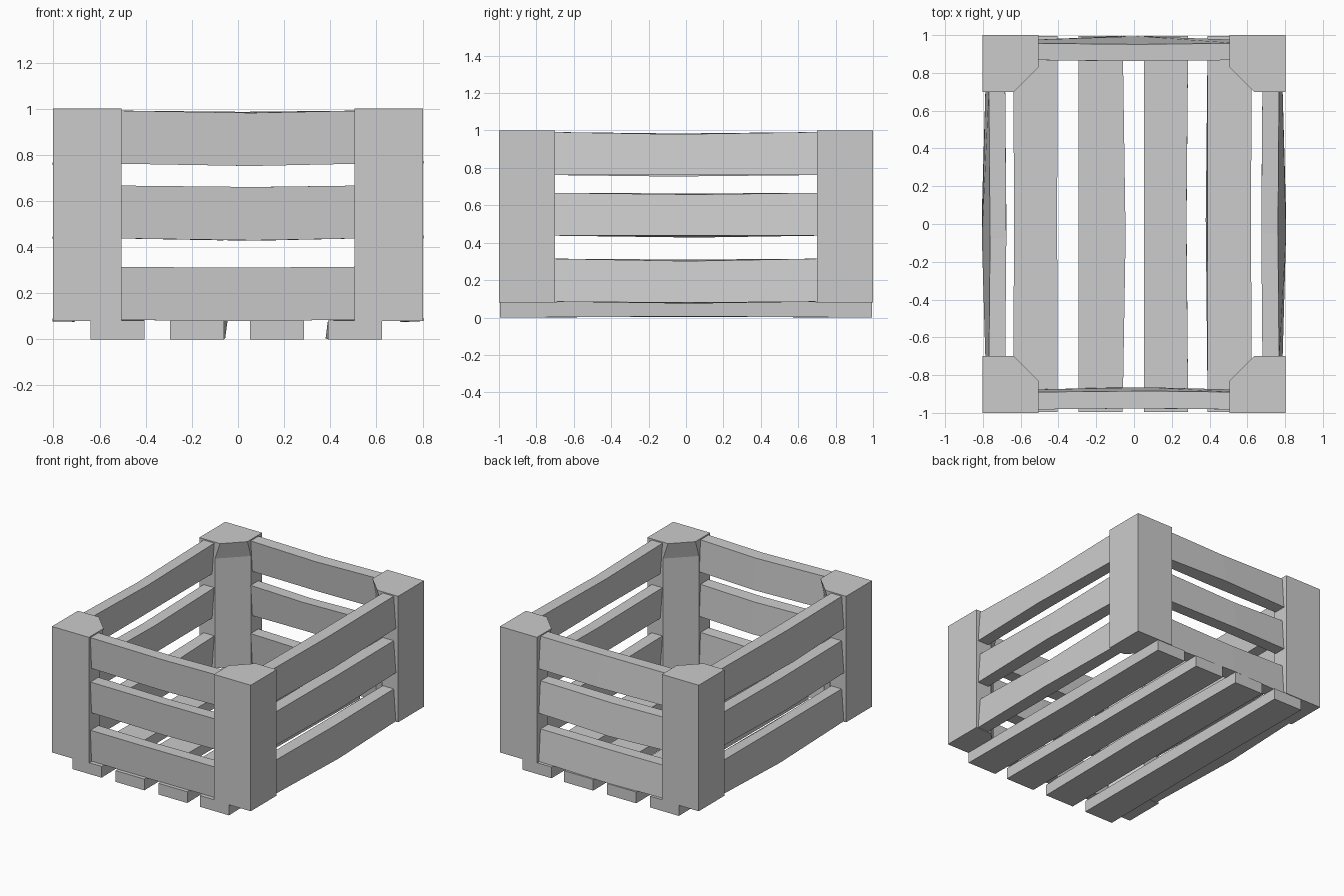
import bpy, bmesh, math, random
from mathutils import Matrix, Vector

if "Cube" in bpy.data.objects:
    bpy.data.objects.remove(bpy.data.objects["Cube"])

random.seed(4)


def finish(name, bm):
    bmesh.ops.recalc_face_normals(bm, faces=bm.faces[:])
    me = bpy.data.meshes.new(name)
    bm.to_mesh(me)
    bm.free()
    ob = bpy.data.objects.new(name, me)
    bpy.context.collection.objects.link(ob)
    return ob


def loft(name, rings, matrix=Matrix()):
    """Skin matching rings of points and cap both ends."""
    bm = bmesh.new()
    vr = [[bm.verts.new(matrix @ Vector(p)) for p in r] for r in rings]
    n = len(vr[0])
    for a, b in zip(vr, vr[1:]):
        for i in range(n):
            j = (i + 1) % n
            bm.faces.new((a[i], a[j], b[j], b[i]))
    bm.faces.new(vr[0])
    bm.faces.new(vr[-1])
    return finish(name, bm)


def slat(name, half, outer, inner, low, high, tilt, matrix, bow=0.012, sag=0.01):
    """Rough plank along local X, bent at its middle; tilt pushes the low edge out."""
    rings = []
    for x, k in ((-half, 0), (random.uniform(-0.1, 0.1), 1), (half, 0)):
        j = [random.uniform(-0.006, 0.006) * k for _ in range(4)]
        t = tilt * (0.6 + 0.4 * k)
        rings.append([
            (x, inner + t - bow * k * 0.3, low - sag * k * 0.5 + j[0]),
            (x, outer + t + bow * k * 0.6, low - sag * k * 0.5 + j[1]),
            (x, outer - bow * k * 0.5, high - sag * k + j[2]),
            (x, inner - bow * k * 0.5, high - sag * k + j[3])])
    return loft(name, rings, matrix)


# Corner posts: inner corner cut off, with a deeper cut below the cap
def post_ring(sx, sy, z, cut):
    return [(sx * x, sy * y, z) for x, y in (
        (0.803, 1.0), (0.505, 1.0), (0.505, 0.70 + cut),
        (0.505 + cut, 0.70), (0.803, 0.70))]


for sx, side in ((-1, "left"), (1, "right")):
    for sy, end in ((-1, "front"), (1, "back")):
        loft(f"{end}_{side}_post", [
            post_ring(sx, sy, 0.08, 0.17), post_ring(sx, sy, 0.88, 0.17),
            post_ring(sx, sy, 1.0, 0.13)])

# Wall slats: three per side
levels = ((0.085, 0.315), (0.438, 0.667), (0.762, 0.992))
walls = (("back", 0, 0.55, 0.957, 0.868, 0.03),
         ("left", 90, 0.74, 0.768, 0.682, 0.03),
         ("front", 180, 0.55, 0.982, 0.89, -0.022),
         ("right", 270, 0.74, 0.768, 0.68, 0.03))
for name, angle, half, outer, inner, tilt in walls:
    turn = Matrix.Rotation(math.radians(angle), 4, 'Z')
    for i, (low, high) in enumerate(levels):
        slat(f"{name}_slat_{i + 1}", half, outer, inner, low, high, tilt, turn)

# Floor slats run front to back under the posts
lay = Matrix(((0, 0, 1, 0), (1, 0, 0, 0), (0, 1, 0, 0), (0, 0, 0, 1)))
for i, x in enumerate((-0.522, -0.177, 0.17, 0.507)):
    slat(f"floor_slat_{i + 1}", 0.995, 0.082, 0.0, x - 0.117, x + 0.117, 0.0,
         lay, bow=-0.012, sag=random.uniform(-0.012, 0.012))
